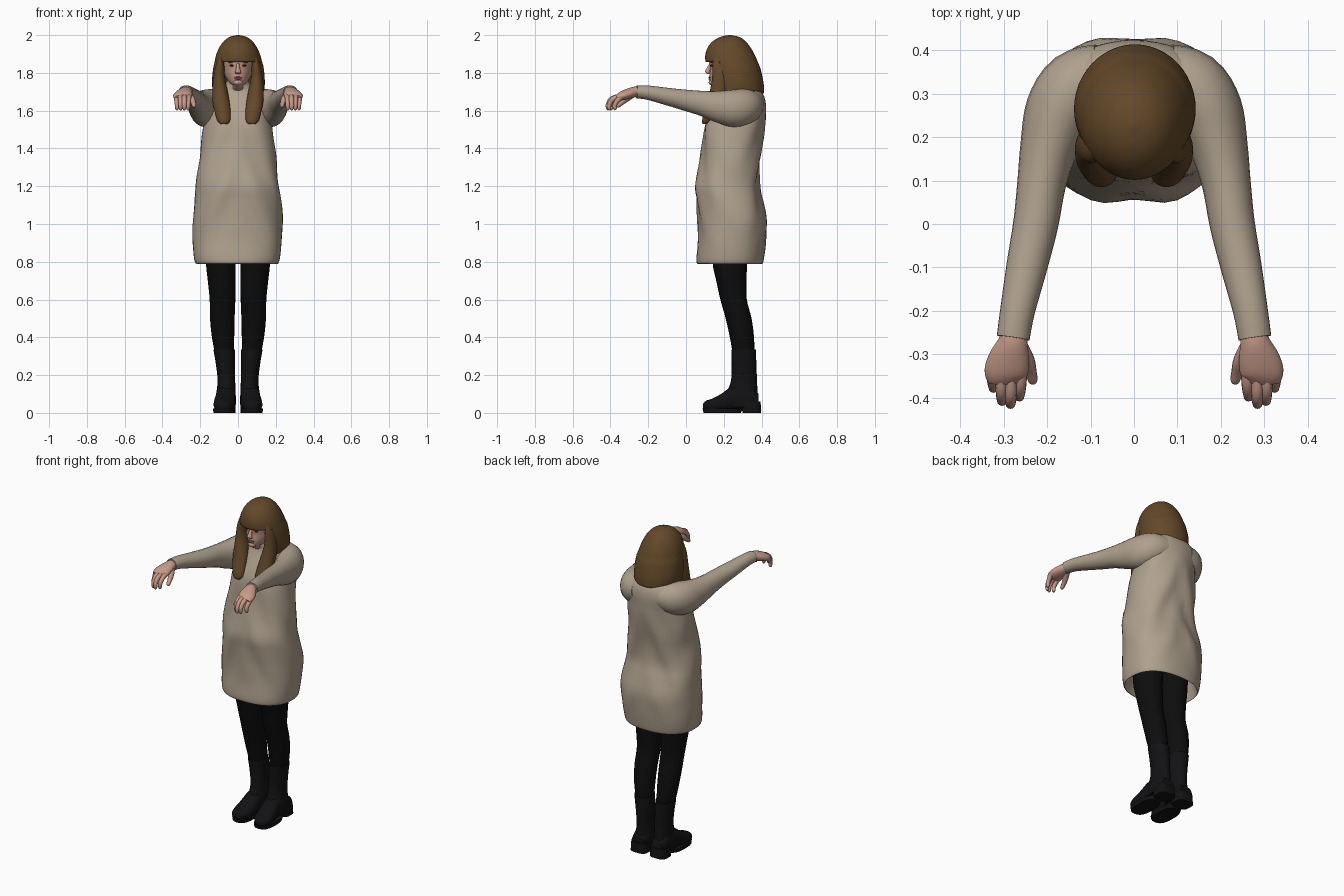
import bpy, bmesh, math
from mathutils import Vector


def material(name, rgb):
    m = bpy.data.materials.new(name)
    m.diffuse_color = (*rgb, 1)
    return m


WOOL = material("beige wool", (0.43, 0.355, 0.27))
HAIR = material("brown hair", (0.125, 0.066, 0.022))
SKIN = material("skin", (0.56, 0.32, 0.245))
TIGHTS = material("black tights", (0.004, 0.004, 0.004))
BOOT = material("black boots", (0.006, 0.006, 0.007))
LIPS = material("lips", (0.42, 0.16, 0.13))
DARK = material("dark eyes", (0.04, 0.025, 0.02))


def smooth_rows(rows, k):
    """Catmull-Rom interpolation of number rows."""
    out = []
    for i in range(len(rows) - 1):
        a, b, c, d = (rows[max(i - 1, 0)], rows[i], rows[i + 1], rows[min(i + 2, len(rows) - 1)])
        for s in range(k):
            t = s / k
            out.append([0.5 * (2 * q + (r - p) * t + (2 * p - 5 * q + 4 * r - w) * t * t
                               + (3 * q - p - 3 * r + w) * t ** 3) for p, q, r, w in zip(a, b, c, d)])
    return out + [list(rows[-1])]


def finish(name, bm, mat, mirror=False):
    bmesh.ops.recalc_face_normals(bm, faces=bm.faces)
    me = bpy.data.meshes.new(name)
    bm.to_mesh(me)
    bm.free()
    me.materials.append(mat)
    ob = bpy.data.objects.new(name, me)
    bpy.context.collection.objects.link(ob)
    if mirror:
        ob.modifiers.new("mirror", 'MIRROR').use_mirror_merge = False
    bpy.ops.object.select_all(action='DESELECT')
    ob.select_set(True)
    bpy.context.view_layer.objects.active = ob
    bpy.ops.object.shade_smooth_by_angle(angle=math.radians(50))
    return ob


def loft(name, rows, mat, mirror=False, axis=None, hint=(0, 0, 1), n=24, k=4, power=1.0,
         caps=(True, True), shape=None):
    """Skin rings (x, y, z, side radius, hint radius) along a path."""
    rows = smooth_rows(rows, k)
    bm = bmesh.new()
    rings = []
    for i, (x, y, z, ru, rv) in enumerate(rows):
        c = Vector((x, y, z))
        a, b = rows[max(i - 1, 0)], rows[min(i + 1, len(rows) - 1)]
        t = Vector(axis) if axis else (Vector(b[:3]) - Vector(a[:3])).normalized()
        v = Vector(hint)
        v = (v - t * v.dot(t)).normalized()
        u = v.cross(t)
        ring = []
        for j in range(n):
            w = math.tau * j / n
            cu, sv = math.cos(w), math.sin(w)
            p = (c + u * ru * math.copysign(abs(cu) ** power, cu)
                 + v * rv * math.copysign(abs(sv) ** power, sv))
            ring.append(bm.verts.new(shape(p) if shape else p))
        rings.append(ring)
    for r, s in zip(rings, rings[1:]):
        for j in range(n):
            bm.faces.new((r[j], r[(j + 1) % n], s[(j + 1) % n], s[j]))
    for use, ring in zip(caps, (rings[0], rings[-1])):
        if use:
            bm.faces.new(ring)
    if name == "hair":
        # open the front of the hair around the face
        gone = [f for f in bm.faces if f.calc_center_median().z < 1.862
                and f.calc_center_median().y < 0.168]
        bmesh.ops.delete(bm, geom=gone, context='FACES')
    return finish(name, bm, mat, mirror)


def upright(name, rows, mat, **kw):
    """Loft from horizontal sections (z, x0, x1, y0, y1)."""
    rows = [((a + b) / 2, (c + d) / 2, z, (b - a) / 2, (d - c) / 2) for z, a, b, c, d in rows]
    return loft(name, rows, mat, axis=(0, 0, 1), hint=(0, 1, 0), **kw)


def ball(name, loc, size, mat, mirror=False):
    bm = bmesh.new()
    bmesh.ops.create_uvsphere(bm, u_segments=16, v_segments=10, radius=1)
    for v in bm.verts:
        v.co = Vector(a * s + l for a, s, l in zip(v.co, size, loc))
    return finish(name, bm, mat, mirror)


# Knitted dress, with a turned-in hem, soft folds and a high neck
def folds(p):
    f = math.sin(math.pi * min(max((p.z - 0.82) / 0.85, 0), 1))
    p.y += 0.007 * f * math.sin(abs(p.x) * 40 + p.z * 17)
    p.x += 0.004 * f * math.sin(p.z * 21 + p.y * 18)
    return p


upright("dress", [
    (0.92, -0.19, 0.18, 0.10, 0.37), (0.81, -0.215, 0.205, 0.075, 0.395),
    (0.79, -0.222, 0.212, 0.06, 0.405), (0.82, -0.233, 0.222, 0.055, 0.413),
    (0.92, -0.24, 0.233, 0.064, 0.425), (1.02, -0.24, 0.236, 0.063, 0.428),
    (1.12, -0.232, 0.228, 0.055, 0.405), (1.2, -0.222, 0.218, 0.05, 0.387),
    (1.3, -0.21, 0.207, 0.07, 0.39), (1.4, -0.2, 0.195, 0.085, 0.402),
    (1.5, -0.185, 0.185, 0.095, 0.415), (1.56, -0.175, 0.175, 0.11, 0.42),
    (1.63, -0.17, 0.17, 0.145, 0.423), (1.68, -0.155, 0.155, 0.17, 0.412),
    (1.71, -0.125, 0.125, 0.18, 0.39), (1.73, -0.075, 0.075, 0.175, 0.34),
    (1.76, -0.058, 0.058, 0.17, 0.31)], WOOL, n=48, power=0.85, shape=folds)

# Sleeves reaching forward
loft("sleeve", [
    (0.07, 0.335, 1.63, 0.08, 0.08), (0.13, 0.315, 1.62, 0.085, 0.095),
    (0.17, 0.255, 1.612, 0.082, 0.1), (0.197, 0.17, 1.622, 0.066, 0.084),
    (0.213, 0.09, 1.638, 0.056, 0.067), (0.226, 0, 1.655, 0.052, 0.056),
    (0.247, -0.1, 1.675, 0.047, 0.046), (0.268, -0.2, 1.695, 0.04, 0.038),
    (0.278, -0.262, 1.70, 0.038, 0.034)], WOOL, mirror=True)

# Hands with bent fingers and thumb
loft("palm", [
    (0.275, -0.24, 1.70, 0.028, 0.024), (0.278, -0.27, 1.70, 0.034, 0.027),
    (0.286, -0.305, 1.69, 0.046, 0.027), (0.294, -0.34, 1.678, 0.05, 0.024),
    (0.294, -0.362, 1.668, 0.042, 0.016)], SKIN, mirror=True)
for i, (x, tip) in enumerate([(0.259, -0.408), (0.283, -0.425), (0.306, -0.418), (0.329, -0.388)]):
    dx = (0.29 - x) * 0.15
    loft("finger_%d" % (i + 1), [
        (x, -0.335, 1.678, 0.014, 0.015), (x + dx / 2, tip + 0.035, 1.664, 0.0135, 0.014),
        (x + dx, tip + 0.013, 1.635, 0.012, 0.012), (x + dx, tip + 0.012, 1.612, 0.01, 0.01),
        (x + dx, tip + 0.015, 1.603, 0.004, 0.004)], SKIN, mirror=True, hint=(0, -0.7, 0.7), n=12)
loft("thumb", [
    (0.262, -0.285, 1.685, 0.02, 0.018), (0.245, -0.315, 1.663, 0.017, 0.017),
    (0.237, -0.34, 1.642, 0.013, 0.013), (0.233, -0.36, 1.626, 0.011, 0.011),
    (0.233, -0.367, 1.62, 0.004, 0.004)], SKIN, mirror=True, n=12)

# Legs
upright("leg", [
    (1.0, 0.005, 0.175, 0.13, 0.34), (0.8, 0.012, 0.17, 0.14, 0.325), (0.7, 0.013, 0.16, 0.16, 0.32),
    (0.6, 0.014, 0.15, 0.182, 0.322), (0.5, 0.018, 0.148, 0.21, 0.347),
    (0.4, 0.02, 0.138, 0.232, 0.36), (0.3, 0.022, 0.12, 0.248, 0.362),
    (0.2, 0.022, 0.11, 0.25, 0.362)], TIGHTS, mirror=True)

# Ankle boots: shaft, foot, sole and heel
upright("boot_shaft", [
    (0.335, 0.016, 0.13, 0.24, 0.37), (0.25, 0.016, 0.116, 0.242, 0.373),
    (0.17, 0.015, 0.108, 0.238, 0.376), (0.1, 0.012, 0.115, 0.215, 0.38),
    (0.03, 0.012, 0.12, 0.21, 0.39)], BOOT, mirror=True)
loft("boot_foot", [
    (0.066, 0.385, 0.06, 0.042, 0.04), (0.066, 0.33, 0.075, 0.052, 0.065),
    (0.066, 0.25, 0.077, 0.052, 0.065), (0.07, 0.19, 0.055, 0.056, 0.048),
    (0.075, 0.14, 0.042, 0.054, 0.034), (0.078, 0.105, 0.038, 0.038, 0.026),
    (0.078, 0.09, 0.035, 0.014, 0.012)], BOOT, mirror=True, axis=(0, -1, 0), power=0.85)
upright("boot_sole", [
    (0, 0.02, 0.13, 0.093, 0.29), (0.022, 0.018, 0.132, 0.088, 0.3)], BOOT, mirror=True, k=1, power=0.75)
upright("boot_heel", [
    (0, 0.012, 0.122, 0.3, 0.398), (0.06, 0.014, 0.12, 0.29, 0.395)], BOOT, mirror=True, k=1, power=0.6)

# Head and face
upright("head", [
    (1.70, -0.045, 0.045, 0.19, 0.29), (1.732, -0.03, 0.03, 0.138, 0.29),
    (1.745, -0.045, 0.045, 0.127, 0.32), (1.78, -0.067, 0.067, 0.125, 0.35),
    (1.82, -0.078, 0.078, 0.128, 0.36), (1.87, -0.082, 0.082, 0.124, 0.36),
    (1.93, -0.07, 0.07, 0.15, 0.33), (1.96, -0.03, 0.03, 0.2, 0.28)], SKIN, n=32)
loft("nose", [
    (0, 0.132, 1.85, 0.008, 0.008), (0, 0.121, 1.825, 0.01, 0.012),
    (0, 0.114, 1.805, 0.016, 0.013), (0, 0.124, 1.795, 0.012, 0.008)], SKIN,
    axis=(0, 0, 1), hint=(0, 1, 0), n=12)
ball("chin", (0, 0.138, 1.75), (0.024, 0.018, 0.016), SKIN)
ball("upper_lip", (0, 0.126, 1.776), (0.022, 0.007, 0.004), LIPS)
ball("lower_lip", (0, 0.127, 1.768), (0.018, 0.007, 0.005), LIPS)
ball("eye", (0.032, 0.136, 1.839), (0.013, 0.006, 0.005), DARK, mirror=True)
ball("eyebrow", (0.034, 0.136, 1.855), (0.018, 0.006, 0.003), HAIR, mirror=True)

# Hair: rounded bob with fringe, open in front of the face
hair = upright("hair", [
    (1.688, -0.122, 0.125, 0.13, 0.405), (1.70, -0.132, 0.137, 0.125, 0.413),
    (1.75, -0.138, 0.142, 0.12, 0.41), (1.82, -0.132, 0.137, 0.112, 0.395),
    (1.858, -0.124, 0.128, 0.103, 0.38), (1.9, -0.114, 0.116, 0.103, 0.362),
    (1.94, -0.096, 0.097, 0.118, 0.338), (1.97, -0.073, 0.074, 0.145, 0.312),
    (1.99, -0.045, 0.045, 0.18, 0.283), (2.0, -0.008, 0.008, 0.222, 0.24)],
    HAIR, n=48, k=5, caps=(False, True))
thick = hair.modifiers.new("thickness", 'SOLIDIFY')
thick.thickness = 0.022
thick.offset = -1

# Long front locks falling on the chest
upright("front_lock", [
    (1.89, 0.075, 0.1, 0.15, 0.2), (1.84, 0.073, 0.118, 0.14, 0.22), (1.77, 0.068, 0.131, 0.138, 0.225),
    (1.7, 0.054, 0.136, 0.125, 0.22), (1.64, 0.044, 0.133, 0.11, 0.19),
    (1.58, 0.038, 0.12, 0.092, 0.16), (1.545, 0.042, 0.108, 0.085, 0.135),
    (1.53, 0.055, 0.095, 0.088, 0.115)], HAIR, mirror=True)
